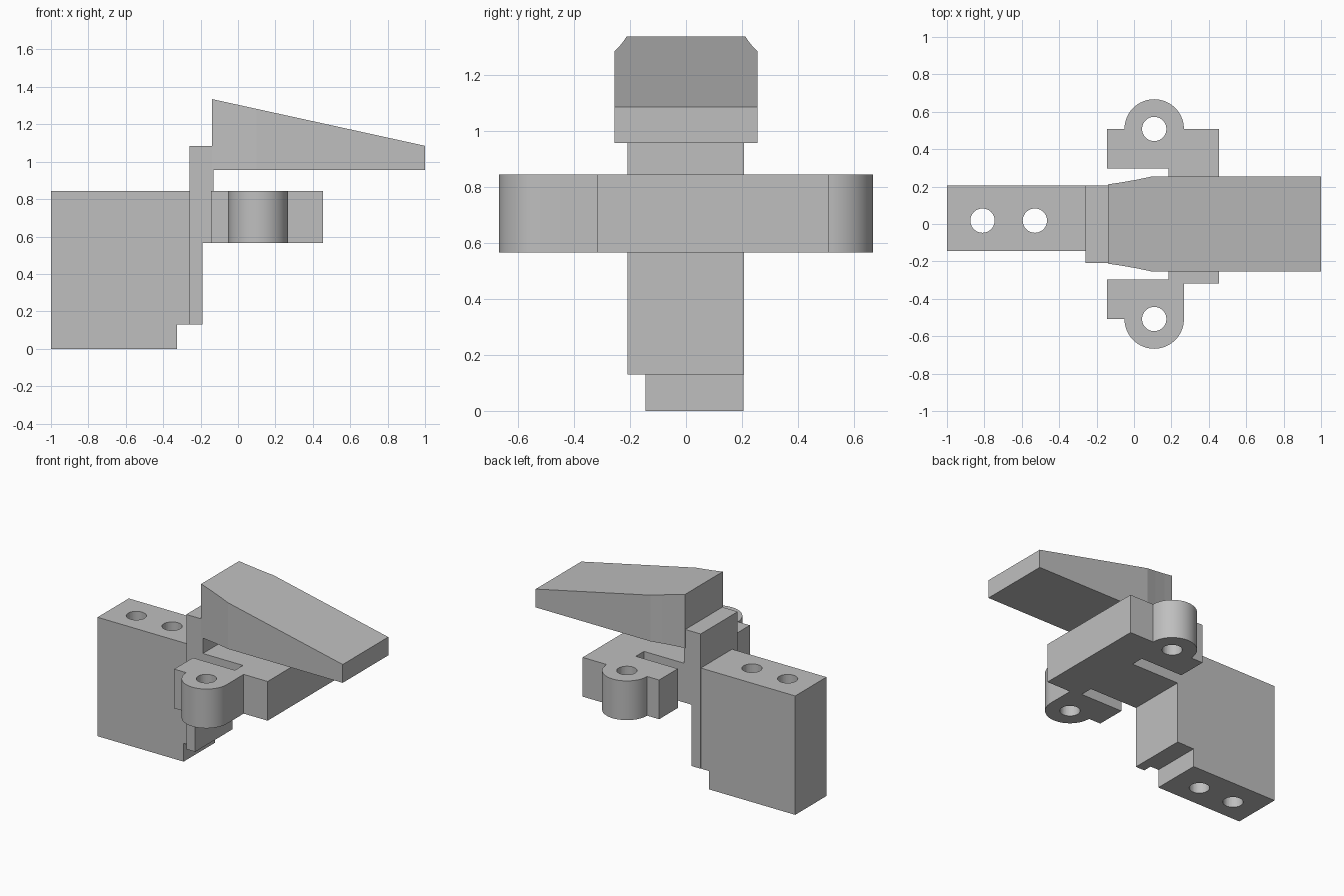
import bpy, bmesh, math
from mathutils import Vector

cube = bpy.data.objects.get("Cube")
if cube:
    bpy.data.objects.remove(cube, do_unlink=True)

grey = bpy.data.materials.new("plain_grey")
grey.use_nodes = True
grey.diffuse_color = (0.52, 0.52, 0.52, 1)
grey.node_tree.nodes["Principled BSDF"].inputs["Base Color"].default_value = grey.diffuse_color


def prism(name, outline, push):
    """Extrude a closed 3D outline along the push vector."""
    bm = bmesh.new()
    face = bm.faces.new([bm.verts.new(p) for p in outline])
    extruded = bmesh.ops.extrude_face_region(bm, geom=[face])["geom"]
    moved = [v for v in extruded if isinstance(v, bmesh.types.BMVert)]
    bmesh.ops.translate(bm, vec=Vector(push), verts=moved)
    bmesh.ops.recalc_face_normals(bm, faces=bm.faces)
    mesh = bpy.data.meshes.new(name)
    bm.to_mesh(mesh)
    bm.free()
    obj = bpy.data.objects.new(name, mesh)
    bpy.context.collection.objects.link(obj)
    mesh.materials.append(grey)
    return obj


def side_prism(name, profile, y0, y1):
    return prism(name, [(x, y0, z) for x, z in profile], (0, y1 - y0, 0))


def arc(cx, cy, r, start, end, n=32):
    angles = [math.radians(start + (end - start) * i / n) for i in range(n + 1)]
    return [(cx + r * math.cos(a), cy + r * math.sin(a)) for a in angles]


def drill(obj, centres, r=0.065):
    """Cut vertical through holes."""
    for i, (x, y) in enumerate(centres):
        ring = arc(x, y, r, 0, 360, 40)[:-1]
        cutter = prism(f"{obj.name}_hole_cutter_{i}", [(a, b, -0.2) for a, b in ring], (0, 0, 1.4))
        cutter.hide_render = True
        cutter.hide_viewport = True
        mod = obj.modifiers.new(f"hole_{i}", "BOOLEAN")
        mod.operation = "DIFFERENCE"
        mod.solver = "EXACT"
        mod.object = cutter


def smooth(obj):
    bpy.ops.object.select_all(action="DESELECT")
    obj.select_set(True)
    bpy.context.view_layer.objects.active = obj
    bpy.ops.object.shade_smooth_by_angle(angle=math.radians(25))


# Mounting block with a stepped underside
block = side_prism("mounting_block", [(-1, 0), (-0.325, 0), (-0.325, 0.13), (-0.26, 0.13),
                                      (-0.26, 0.843), (-1, 0.843)], -0.145, 0.205)
drill(block, [(-0.81, 0.018), (-0.53, 0.018)])

# Upright post joining block, flange and ramp
side_prism("upright_post", [(-0.26, 0.13), (-0.19, 0.13), (-0.19, 0.565), (-0.13, 0.565),
                            (-0.13, 0.955), (-0.14, 0.955), (-0.14, 1.085), (-0.26, 1.085)],
           -0.208, 0.207)

# Flange with slotted ears and round bosses
hole_x, hole_y, boss = 0.108, 0.508, 0.159
outline = [(-0.13, -0.208), (0.185, -0.208), (0.185, -0.298), (-0.145, -0.298), (-0.145, -hole_y)]
outline += arc(hole_x, -hole_y, boss, 180, 360)
outline += [(0.267, -0.318), (0.455, -0.318), (0.455, hole_y)]
outline += arc(hole_x, hole_y, boss, 0, 180)
outline += [(-0.145, hole_y), (-0.145, 0.298), (0.185, 0.298), (0.185, 0.207), (-0.13, 0.207)]
flange = prism("slotted_flange", [(x, y, 0.565) for x, y in outline], (0, 0, 0.278))
drill(flange, [(hole_x, -hole_y), (hole_x, hole_y)])

# Wedge ramp with flared flanks
flank = [(-0.14, 0.212), (-0.07, 0.222), (0.02, 0.238), (0.1, 0.255), (1, 0.255)]
plan = [(x, -y) for x, y in flank] + flank[::-1]
ramp = prism("wedge_ramp", [(x, y, 0.955) for x, y in plan], (0, 0, 0.1))
for v in ramp.data.vertices:
    if v.co.z > 1:
        v.co.z = 1.335 - 0.25 * (v.co.x + 0.14) / 1.14

for part in (block, flange):
    smooth(part)
